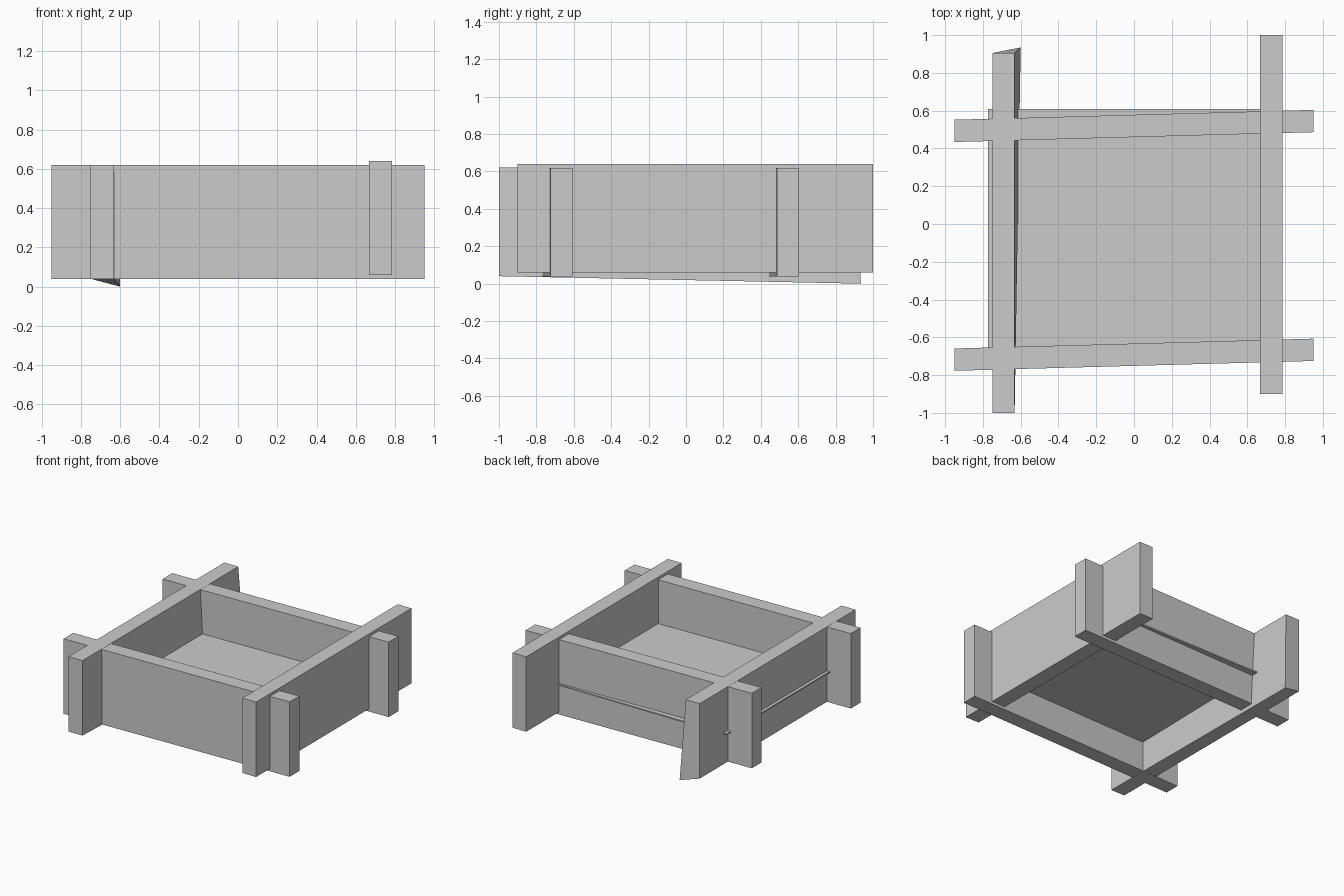
import bpy, bmesh

if "Cube" in bpy.data.objects:
    bpy.data.objects.remove(bpy.data.objects["Cube"])


def board(name, x, y, z, skew=0.0, corner_shift=None):
    """Box from ranges; skew slides the right end in y; corner_shift moves the low back right corner."""
    bm = bmesh.new()
    bmesh.ops.create_cube(bm, size=1)
    for v in bm.verts:
        i, j, k = (int(c > 0) for c in v.co)
        v.co = (x[i], y[j] + skew * i, z[k])
        if corner_shift and (i, j, k) == (1, 1, 0):
            for a in range(3):
                v.co[a] += corner_shift[a]
    mesh = bpy.data.meshes.new(name)
    bm.to_mesh(mesh)
    bm.free()
    obj = bpy.data.objects.new(name, mesh)
    bpy.context.collection.objects.link(obj)
    return obj


# Side boards, running front to back (the left one has a warped lower corner)
board("left_board", (-0.75, -0.632), (-1.0, 0.905), (0.04, 0.62),
      corner_shift=(0.032, 0.03, -0.04))
board("right_board", (0.668, 0.785), (-0.9, 1.0), (0.06, 0.64))

# Cross boards, slightly slanted
for name, y0 in (("front_board", -0.777), ("back_board", 0.434)):
    board(name, (-0.95, 0.95), (y0, y0 + 0.118), (0.039, 0.619), skew=0.052)

# Thin floor panel poking slightly through the walls
board("floor_panel", (-0.773, 0.75), (-0.7, 0.61), (0.27, 0.28))
